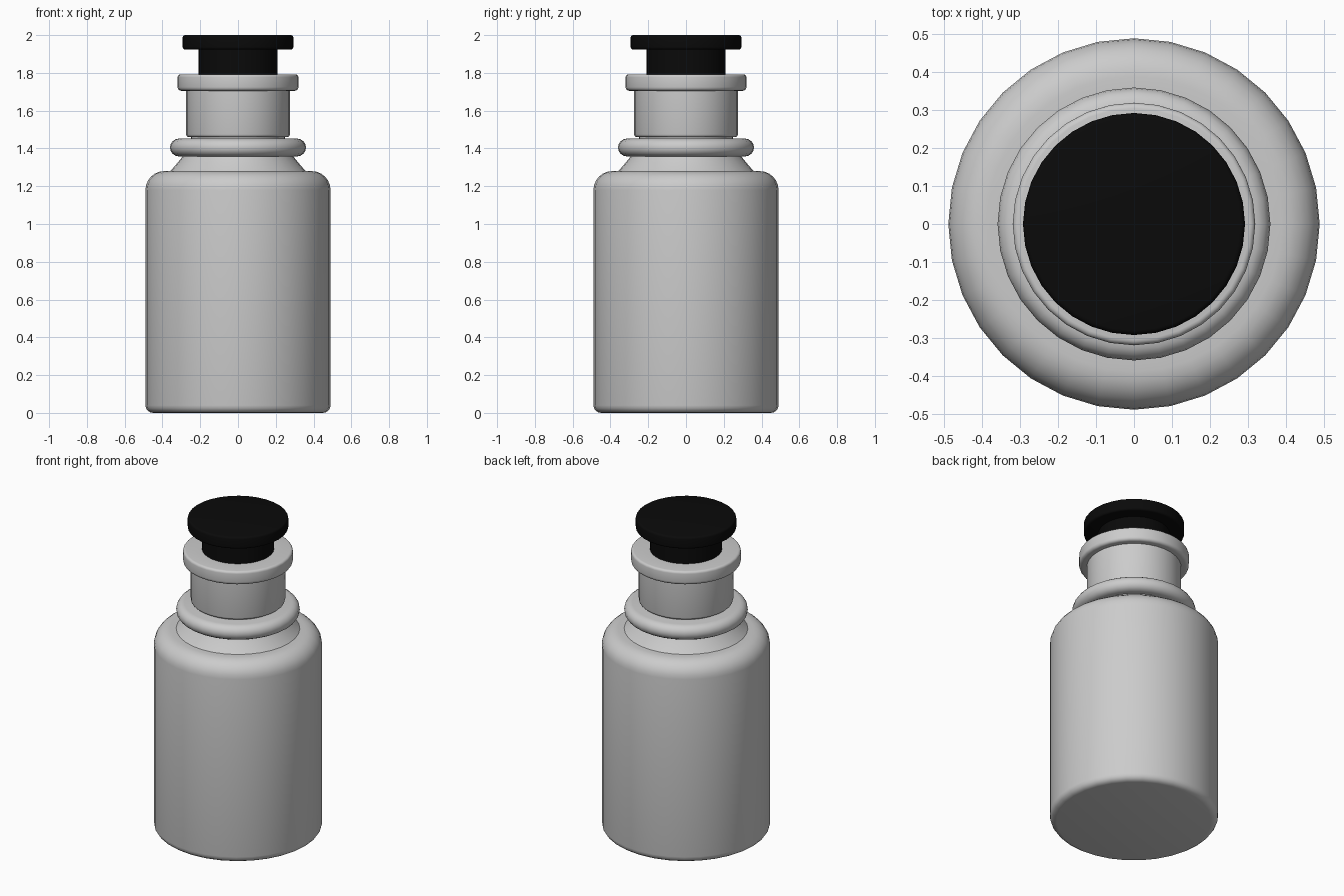
import bpy
from math import sin, cos, pi, radians

if "Cube" in bpy.data.objects:
    bpy.data.objects.remove(bpy.data.objects["Cube"])

SIDES = 32


def arc(cx, cz, r, a0, a1, n=4):
    """Points of a rounded corner in the (radius, height) plane."""
    return [(cx + r * cos(radians(a0 + (a1 - a0) * i / n)),
             cz + r * sin(radians(a0 + (a1 - a0) * i / n))) for i in range(n + 1)]


def lathe(name, profile, mat=None):
    """Spin a bottom-to-top profile about z and cap both ends."""
    verts = [(r * cos(2 * pi * i / SIDES), r * sin(2 * pi * i / SIDES), z)
             for r, z in profile for i in range(SIDES)]
    faces = [(k * SIDES + i, k * SIDES + (i + 1) % SIDES,
              (k + 1) * SIDES + (i + 1) % SIDES, (k + 1) * SIDES + i)
             for k in range(len(profile) - 1) for i in range(SIDES)]
    faces.append(tuple(reversed(range(SIDES))))
    faces.append(tuple(range(len(verts) - SIDES, len(verts))))
    me = bpy.data.meshes.new(name)
    me.from_pydata(verts, [], faces)
    ob = bpy.data.objects.new(name, me)
    bpy.context.collection.objects.link(ob)
    if mat:
        me.materials.append(mat)
    bpy.ops.object.select_all(action='DESELECT')
    ob.select_set(True)
    bpy.context.view_layer.objects.active = ob
    bpy.ops.object.shade_smooth_by_angle(angle=radians(40))
    return ob


black = bpy.data.materials.new("black_stopper")
black.diffuse_color = (0.003, 0.003, 0.003, 1)
black.use_nodes = True
black.node_tree.nodes["Principled BSDF"].inputs["Base Color"].default_value = black.diffuse_color

# Body with small base bevel and large rounded shoulder
lathe("bottle_body", arc(0.45, 0.04, 0.04, -90, 0)
      + arc(0.39, 1.18, 0.10, 0, 90, 6) + [(0.345, 1.28)])

# Sloped shoulder between body and collar
lathe("shoulder", [(0.37, 1.27), (0.345, 1.295), (0.315, 1.33), (0.29, 1.362), (0.28, 1.38)])

# Rounded collar ring
lathe("collar_ring", [(0.28, 1.358)] + arc(0.313, 1.405, 0.047, -90, 90, 8))

# Neck, stepping in slightly where it meets the collar
lathe("neck", [(0.25, 1.44), (0.25, 1.46)] + arc(0.26, 1.475, 0.015, -90, 0, 3)
      + [(0.275, 1.72)])

# Lip of the neck
lathe("lip", [(0.26, 1.705)] + arc(0.3, 1.725, 0.02, -90, 0)
      + arc(0.305, 1.777, 0.015, 0, 90) + [(0.20, 1.792)])

# Stopper plug and head
lathe("stopper_plug", [(0.21, 1.74), (0.21, 1.94)], black)
lathe("stopper_head", arc(0.28, 1.937, 0.013, -90, 0) + arc(0.28, 1.987, 0.013, 0, 90), black)
